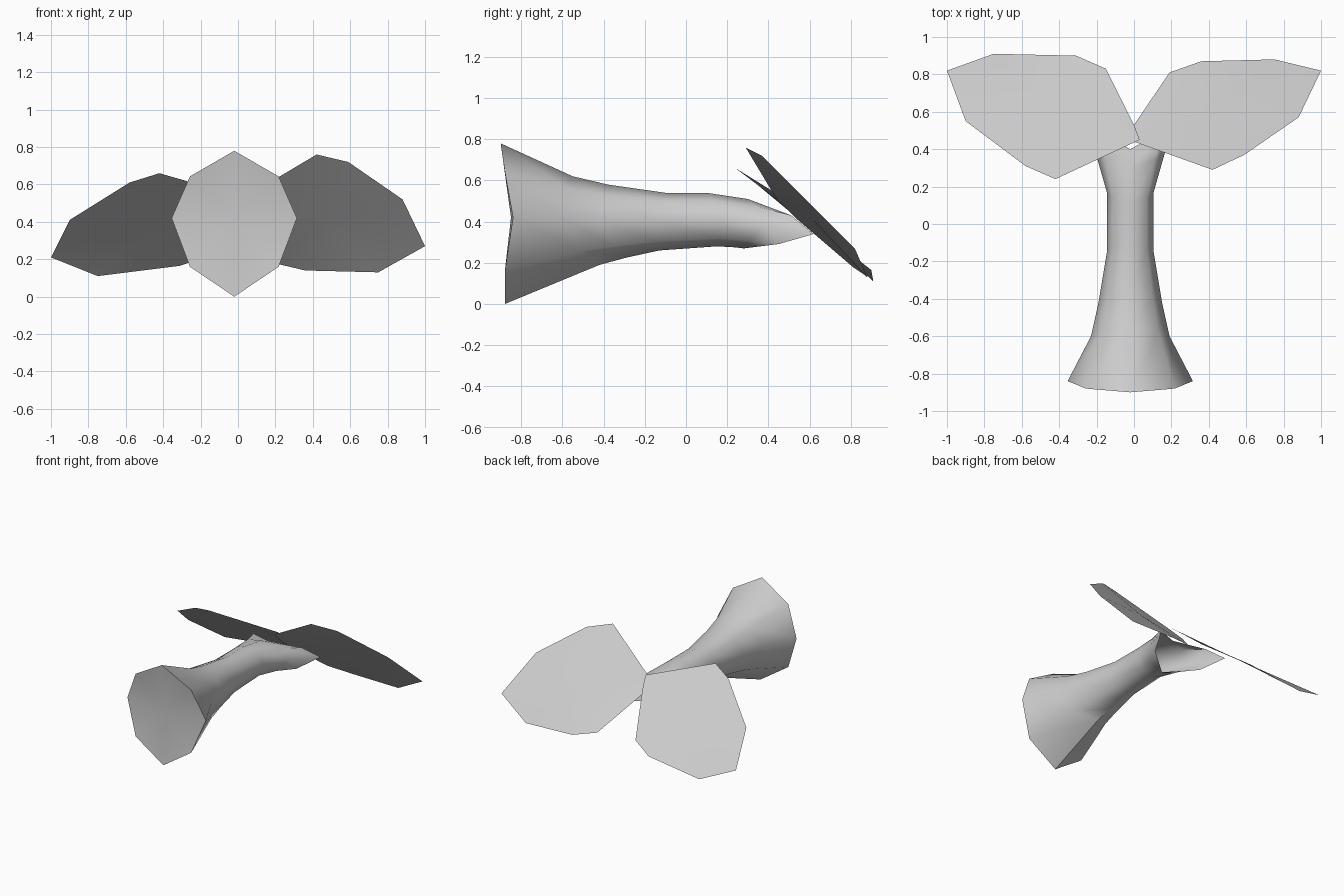
import bpy, math

if "Cube" in bpy.data.objects:
    bpy.data.objects.remove(bpy.data.objects["Cube"])

grey = bpy.data.materials.new("light_grey")
grey.diffuse_color = (0.6, 0.6, 0.6, 1)
grey.use_nodes = True
grey.node_tree.nodes["Principled BSDF"].inputs["Base Color"].default_value = grey.diffuse_color


def make(name, verts, faces):
    me = bpy.data.meshes.new(name)
    me.from_pydata(verts, [], faces)
    me.materials.append(grey)
    ob = bpy.data.objects.new(name, me)
    bpy.context.collection.objects.link(ob)
    bpy.ops.object.select_all(action='DESELECT')
    ob.select_set(True)
    bpy.context.view_layer.objects.active = ob
    bpy.ops.object.shade_smooth_by_angle(angle=math.radians(60))
    return ob


# Flared stem: eight-sided sheared rings
# (y at top, side, bottom; half width; z at top, side, bottom)
CX = -0.02
rings = [
    (-.90, -.84, -.88, .335, .78, .42, .00),
    (-.55, -.60, -.42, .21, .62, .42, .19),
    (-.38, -.42, -.29, .17, .58, .41, .225),
    (-.10, -.15, -.13, .125, .54, .41, .26),
    (.10, .17, .15, .125, .54, .41, .28),
    (.30, .38, .24, .185, .51, .385, .275),
    (.40, .62, .28, .29, .47, .34, .27),
]
verts = []
for i, (yt, ys, yb, w, zt, zs, zb) in enumerate(rings):
    k = 0.62 if i == 0 else 0.7
    for j in range(8):
        a = j * math.pi / 4
        s, c = math.sin(a), math.cos(a)
        ye, ze = (yt, zt) if c > 0 else (yb, zb)
        f = abs(c) if abs(abs(c) - 0.707) > 0.01 else k
        g = c * c                       # blend of side and end positions
        y = ys + (ye - ys) * g
        if i == 0 and 0.1 < g < 0.9:
            y = -0.88
        verts.append((CX + w * s, y, zs + (ze - zs) * f))
faces = []
for i in range(len(rings) - 1):
    for j in range(8):
        a, b = i * 8 + j, i * 8 + (j + 1) % 8
        faces.append((a, a + 8, b + 8, b))
# Shallow cap over the wide end; the forked end stays open
verts.append((CX, -.85, .42))
faces += [(len(verts) - 1, j, (j + 1) % 8) for j in range(8)]
make("flared_stem", verts, faces)


# Leaf blades: thin, slightly cupped sheets fanned from the middle
def blade(name, outline):
    n = len(outline)
    mid = tuple(sum(p[k] for p in outline) / n for k in range(3))
    make(name, outline + [mid], [(n, i, (i + 1) % n) for i in range(n)])


right = [(1, .82, .27), (.75, .88, .13), (.36, .87, .14), (.19, .81, .18),
         (0, .53, .42), (0, .44, .51), (.42, .29, .76), (.59, .37, .72),
         (.88, .57, .52)]
left = [(-1, .82, .21), (-.75, .91, .11), (-.31, .90, .165), (-.15, .83, .22),
        (0, .53, .46), (.03, .45, .53), (-.42, .24, .66), (-.58, .31, .61),
        (-.90, .55, .41)]
blade("right_blade", right)
blade("left_blade", left[::-1])
# Flip the right blade so both face up
bpy.data.objects["right_blade"].data.update()
for name in ("right_blade", "left_blade"):
    me = bpy.data.objects[name].data
    if sum(p.normal.z for p in me.polygons) < 0:
        me.flip_normals()
